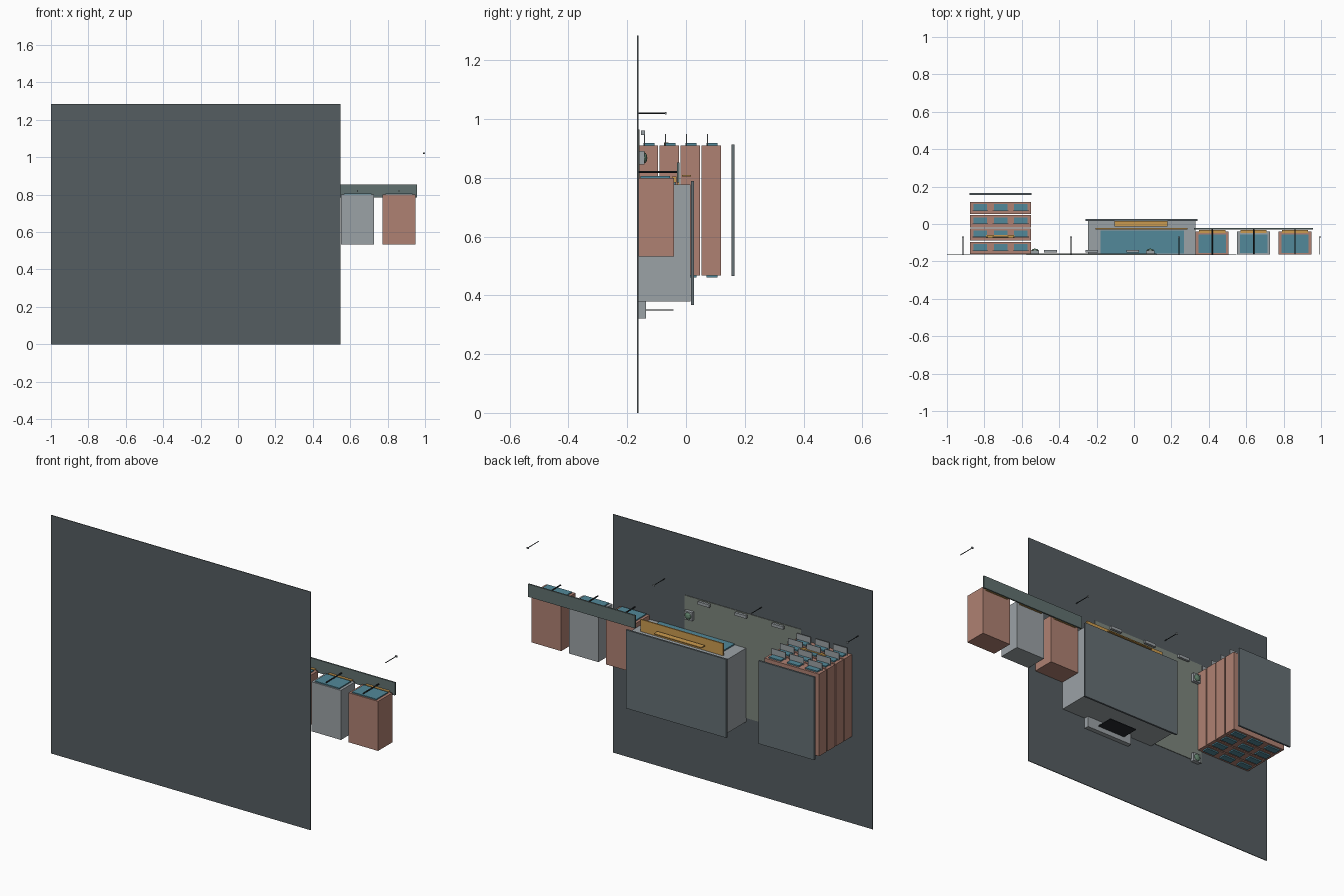
import bpy
from mathutils import Matrix

if "Cube" in bpy.data.objects:
    bpy.data.objects.remove(bpy.data.objects["Cube"])

COL = {
    "asphalt": (.09, .11, .12), "paving": (.205, .235, .205), "brick": (.43, .22, .17),
    "concrete": (.33, .36, .38), "glass": (.085, .25, .32), "orange": (.60, .33, .08),
    "roof": (.13, .16, .175), "awning": (.12, .165, .16), "metal": (.02, .025, .03),
    "leaf": (.12, .22, .15),
}
MAT = {}
for key, c in COL.items():
    MAT[key] = bpy.data.materials.new(key)
    MAT[key].diffuse_color = (*c, 1)


def finish(name, mat):
    o = bpy.context.object
    o.name = name
    o.data.materials.append(MAT[mat])
    return o


def box(name, mat, x0, x1, y0, y1, z0, z1):
    bpy.ops.mesh.primitive_cube_add(size=1)
    o = finish(name, mat)
    centre = Matrix.Translation(((x0 + x1) / 2, (y0 + y1) / 2, (z0 + z1) / 2))
    o.data.transform(centre @ Matrix.Diagonal((x1 - x0, y1 - y0, z1 - z0, 1)))
    return o


def post(name, mat, x, z, y0, y1, r):
    # the scene's upright direction is +y
    bpy.ops.mesh.primitive_cylinder_add(vertices=8, radius=r, depth=y1 - y0,
                                        location=(x, (y0 + y1) / 2, z),
                                        rotation=(1.5707963, 0, 0))
    return finish(name, mat)


G = -.162  # ground surface level in y

# road surface and parking lot
box("road_surface", "asphalt", -1, .549, -.166, G, 0, 1.285)
box("parking_lot", "paving", -.574, .12, G, -.159, .40, .965)
for i in range(3):
    x = -.226 + (i - 1) * .22
    box(f"parking_stop_{i}", "concrete", x - .034, x + .034, -.153, -.14, .946, .962)

# shrubs in planters at the lot corners
for x in (-.53, .087):
    for z in (.41, .868):
        box("planter", "concrete", x - .023, x + .023, G, -.141, z - .023, z + .023)
        bpy.ops.mesh.primitive_ico_sphere_add(subdivisions=2, radius=.019,
                                              location=(x, -.142, z))
        finish("shrub", "leaf").scale.y = .55

# street lamps
for i, x in enumerate((-.914, -.337, .24, .993)):
    post(f"lamp_post_{i}", "metal", x, 1.02, G, -.07, .002)
    box(f"lamp_head_{i}", "concrete", x - .005, x + .006, -.072, -.067, 1.016, 1.024)

# apartment block: separate storeys, windows and balconies
for f in range(4):
    b = -.161 + f * .0715
    box(f"apartment_storey_{f}", "brick", -.877, -.55, b, b + .065, .468, .911)
    for c in range(3):
        x = -.8225 + c * .109
        for side, z0, z1 in (("front", .909, .918), ("rear", .461, .47)):
            box(f"apartment_window_{side}_{f}_{c}", "glass",
                x - .036, x + .036, b + .017, b + .054, z0, z1)
        box(f"balcony_{f}_{c}", "concrete", x - .042, x + .042, b + .018, b + .022, .91, .95)
box("apartment_roof", "roof", -.88, -.547, .155, .165, .466, .913)
box("apartment_entry_sign", "orange", -.79, -.64, -.075, -.06, .911, .920)

# large store
box("store_body", "concrete", -.247, .328, G, .015, .38, .777)
box("store_roof", "roof", -.259, .34, .017, .027, .367, .79)
box("store_glass_front", "glass", -.18, .267, -.157, -.035, .774, .784)
box("store_canopy", "orange", -.205, .287, -.029, -.022, .775, .842)
box("store_sign_board", "orange", -.103, .18, -.014, .017, .804, .809)

# loading dock behind the store
box("loading_dock", "concrete", -.097, .185, G, -.137, .322, .381)
box("loading_door", "metal", -.05, .117, -.137, -.043, .348, .352)

# row of small shops sharing an awning
for i in range(3):
    x = .418 + i * .2215
    box(f"shop_body_{i}", "concrete" if i == 1 else "brick",
        x - .088, x + .088, G, -.041, .533, .80)
    box(f"shop_glass_{i}", "glass", x - .073, x + .073, -.155, -.055, .797, .806)
    box(f"shop_sign_{i}", "orange", x - .07, x + .07, -.047, -.033, .785, .804)
    post(f"awning_post_{i}", "metal", x, .82, G, -.027, .0035)
box("shop_awning", "awning", .32, .957, -.03, -.022, .784, .853)

for m in bpy.data.materials:
    if m.users and not m.is_grease_pencil:
        m.use_nodes = True
        m.node_tree.nodes["Principled BSDF"].inputs["Base Color"].default_value = m.diffuse_color
